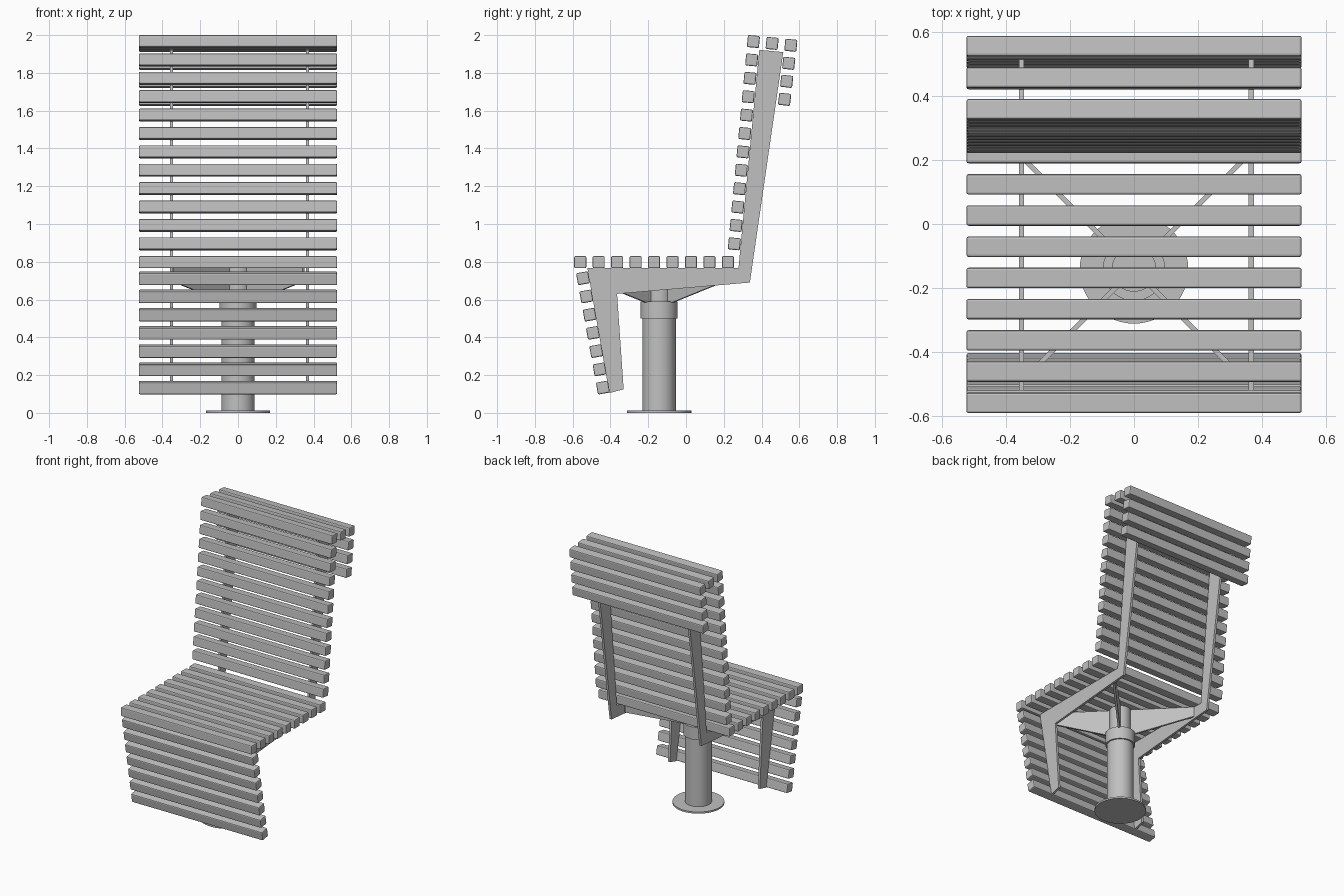
import bpy, bmesh, math
from mathutils import Matrix, Vector

if "Cube" in bpy.data.objects:
    bpy.data.objects.remove(bpy.data.objects["Cube"], do_unlink=True)

grey = bpy.data.materials.new("light grey")
grey.use_nodes = True
colour = (0.53, 0.53, 0.53, 1)
grey.diffuse_color = colour
grey.node_tree.nodes["Principled BSDF"].inputs["Base Color"].default_value = colour

POST_Y = -0.142


def finish(name, bm):
    bmesh.ops.recalc_face_normals(bm, faces=bm.faces)
    mesh = bpy.data.meshes.new(name)
    bm.to_mesh(mesh)
    bm.free()
    mesh.materials.append(grey)
    obj = bpy.data.objects.new(name, mesh)
    bpy.context.collection.objects.link(obj)
    return obj


def slat_row(name, start, end, count, tilt, skip_first=False):
    """Evenly spaced slats between two (y, z) points."""
    a, b = Vector((0, *start)), Vector((0, *end))
    bm = bmesh.new()
    for i in range(int(skip_first), count):
        place = Matrix.Translation(a.lerp(b, i / (count - 1)))
        turn = Matrix.Rotation(math.radians(tilt), 4, 'X')
        size = Matrix.Diagonal((1.05, 0.064, 0.064, 1))
        bmesh.ops.create_cube(bm, size=1, matrix=place @ turn @ size)
    obj = finish(name, bm)
    bevel = obj.modifiers.new("rounded edges", 'BEVEL')
    bevel.width = 0.007
    bevel.segments = 2


def plate(name, outline, thickness, matrix):
    """Flat plate: outline lies in the local YZ plane, thickness along X."""
    bm = bmesh.new()
    face = bm.faces.new([bm.verts.new((-thickness / 2, u, v)) for u, v in outline])
    side = bmesh.ops.extrude_face_region(bm, geom=[face])
    verts = [g for g in side["geom"] if isinstance(g, bmesh.types.BMVert)]
    bmesh.ops.translate(bm, verts=verts, vec=(thickness, 0, 0))
    bm.transform(matrix)
    finish(name, bm)


def cylinder(name, radius, low, high):
    bm = bmesh.new()
    bmesh.ops.create_cone(bm, cap_ends=True, segments=48, radius1=radius,
                          radius2=radius, depth=high - low,
                          matrix=Matrix.Translation((0, POST_Y, (low + high) / 2)))
    obj = finish(name, bm)
    bpy.ops.object.select_all(action='DESELECT')
    obj.select_set(True)
    bpy.context.view_layer.objects.active = obj
    bpy.ops.object.shade_smooth_by_angle()


# Slats
slat_row("seat_slats", (-0.56, 0.798), (0.222, 0.798), 9, 0)
slat_row("leg_slats", (-0.545, 0.713), (-0.44, 0.134), 7, 10)
slat_row("backrest_slats", (0.256, 0.895), (0.357, 1.966), 12, -5.5)
slat_row("top_slats", (0.357, 1.966), (0.555, 1.946), 3, -5.5, skip_first=True)
slat_row("rear_slats", (0.555, 1.946), (0.522, 1.66), 4, -6.5, skip_first=True)

# Side frames
frame = [(-0.522, 0.766), (0.278, 0.766), (0.388, 1.922), (0.515, 1.91),
         (0.338, 0.69), (-0.365, 0.63), (-0.33, 0.125), (-0.406, 0.105)]
for name, x in (("right_frame", -0.352), ("left_frame", 0.367)):
    plate(name, frame, 0.016, Matrix.Translation((x, 0, 0)))

# Diagonal support brackets
bracket = [(0.05, 0.766), (0.49, 0.766), (0.49, 0.696), (0.09, 0.581), (0.05, 0.581)]
for i, name in enumerate(("rear_right", "front_right", "front_left", "rear_left")):
    spin = Matrix.Rotation(math.radians(45 + 90 * i), 4, 'Z')
    plate(name + "_bracket", bracket, 0.015, Matrix.Translation((0, POST_Y, 0)) @ spin)

# Pedestal
cylinder("base_plate", 0.17, 0, 0.012)
cylinder("post", 0.088, 0.012, 0.51)
cylinder("collar", 0.098, 0.5, 0.59)
cylinder("swivel_shaft", 0.07, 0.58, 0.766)
